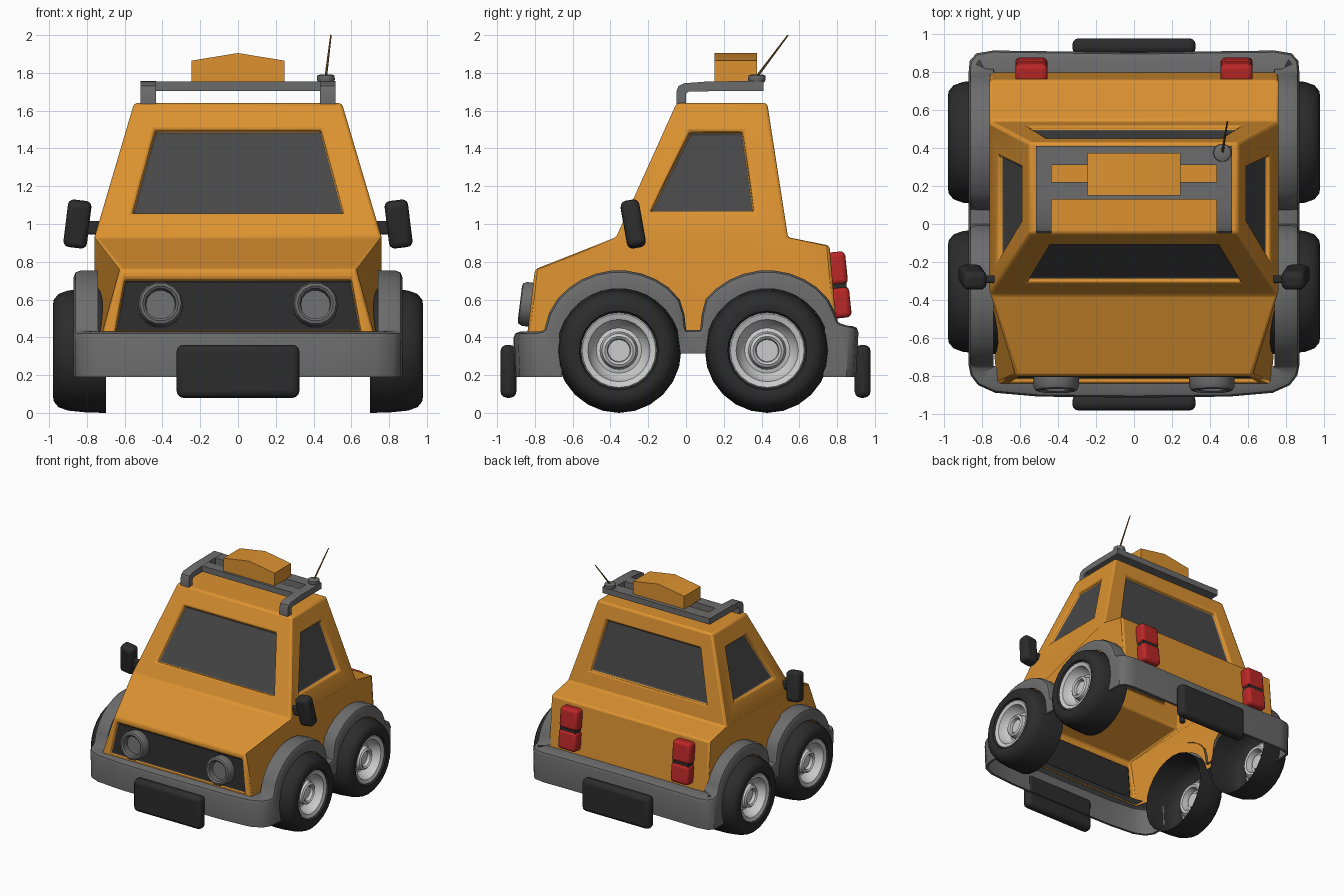
import bpy, bmesh
from math import sin, cos, radians, pi
from mathutils import Vector, Matrix

if "Cube" in bpy.data.objects:
    bpy.data.objects.remove(bpy.data.objects["Cube"])


def material(name, *rgb):
    m = bpy.data.materials.new(name)
    m.diffuse_color = (*rgb, 1)
    m.use_nodes = True
    m.node_tree.nodes["Principled BSDF"].inputs["Base Color"].default_value = m.diffuse_color
    return m


ORANGE = material("orange_paint", 0.72, 0.29, 0.03)
GREY = material("grey_plastic", 0.15, 0.15, 0.15)
GLASS = material("dark_glass", 0.065, 0.065, 0.065)
BLACK = material("black_rubber", 0.025, 0.025, 0.025)
RED = material("red_lens", 0.5, 0.02, 0.02)
BROWN = material("brown_wire", 0.25, 0.12, 0.03)


def finish(bm, name, mats=(), bevel=0, segments=2, smooth=35):
    bmesh.ops.remove_doubles(bm, verts=bm.verts, dist=0.0005)
    bmesh.ops.recalc_face_normals(bm, faces=bm.faces)
    me = bpy.data.meshes.new(name)
    bm.to_mesh(me)
    bm.free()
    ob = bpy.data.objects.new(name, me)
    bpy.context.collection.objects.link(ob)
    for m in mats:
        me.materials.append(m)
    if bevel:
        b = ob.modifiers.new("bevel", 'BEVEL')
        b.width, b.segments, b.limit_method = bevel, segments, 'ANGLE'
    if smooth:
        bpy.ops.object.select_all(action='DESELECT')
        bpy.context.view_layer.objects.active = ob
        ob.select_set(True)
        bpy.ops.object.shade_smooth_by_angle(angle=radians(smooth))
    return ob


def face(bm, pts, mat=0):
    f = bm.faces.new([bm.verts.new(p) for p in pts])
    f.material_index = mat


def box(name, loc, size, mat, rot=(0, 0, 0), bevel=0, segments=3):
    bm = bmesh.new()
    bmesh.ops.create_cube(bm, size=1, matrix=Matrix.Diagonal((*size, 1)))
    ob = finish(bm, name, [mat], bevel, segments)
    ob.location, ob.rotation_euler = loc, [radians(a) for a in rot]
    return ob


def prism(name, profile, place, a, b, mat):
    """Extrude a 2D profile from a to b; place(u, v, d) gives the 3D point."""
    bm = bmesh.new()
    face(bm, [place(u, v, a) for u, v in profile])
    face(bm, [place(u, v, b) for u, v in profile])
    for p, q in zip(profile, profile[1:] + profile[:1]):
        face(bm, [place(*p, a), place(*q, a), place(*q, b), place(*p, b)])
    return finish(bm, name, [mat], smooth=25)


def lathe(name, profile, n, matrix, mats=(), smooth=40):
    """Revolve (height, radius) points about local z."""
    bm = bmesh.new()
    for (h0, r0), (h1, r1) in zip(profile, profile[1:]):
        for i in range(n):
            a, b = 2 * pi * i / n, 2 * pi * (i + 1) / n
            pts = [(r0 * cos(a), r0 * sin(a), h0), (r0 * cos(b), r0 * sin(b), h0)]
            pts += [(r1 * cos(b), r1 * sin(b), h1)]
            if r1 > 0:
                pts += [(r1 * cos(a), r1 * sin(a), h1)]
            face(bm, pts)
    ob = finish(bm, name, mats, smooth=smooth)
    ob.matrix_world = matrix
    return ob


WHEELS = {"front": -0.355, "rear": 0.43}
WZ = 0.33

# Body shell, open underneath, with recessed windows and grille
bm = bmesh.new()
A, B, C = (.72, -.84, .42), (.62, -.80, .76), (.76, -.37, .93)
D, E, F = (.55, -.05, 1.64), (.55, .43, 1.64), (.76, .54, .93)
G, H = (.76, .76, .885), (.76, .80, .42)


def flip(p):
    return (-p[0], p[1], p[2])


def panel(outer, inner, depth, mat):
    inner = [Vector(p) for p in inner]
    n = (inner[1] - inner[0]).cross(inner[3] - inner[0]).normalized()
    if n.dot(Vector((0, 0.2, 0.8)) - inner[0]) < 0:
        n = -n
    deep = [p + n * depth for p in inner]
    for i in range(4):
        j = (i + 1) % 4
        face(bm, [outer[i], outer[j], inner[j], inner[i]])
        face(bm, [inner[i], inner[j], deep[j], deep[i]])
    face(bm, deep, mat)


def across(p, q, z0, w0, z1, w1, depth, mat):
    """Window in the panel spanning the car between side points p (low), q (high)."""
    y = lambda z: p[1] + (q[1] - p[1]) * (z - p[2]) / (q[2] - p[2])
    lo, hi = (w0, y(z0), z0), (w1, y(z1), z1)
    panel([p, flip(p), flip(q), q], [lo, flip(lo), flip(hi), hi], depth, mat)


def side_x(y, z):
    t = max(0, (-.37 - y) / .45)
    return .76 + (.72 - .1 * (z - .42) / .34 - .76) * t


across(A, B, .435, .65, .705, .60, .03, 2)       # grille
across(C, D, 1.06, .56, 1.50, .44, .03, 1)       # windscreen
across(F, E, 1.06, .56, 1.50, .45, .03, 1)       # rear window
for p, q in ((B, C), (D, E), (F, G), (G, H)):
    face(bm, [p, flip(p), flip(q), q])
arches = []
for cy in (.43, -.355):
    for i in range(13):
        t = radians(12 + 13 * i)
        y, z = cy + .345 * cos(t), WZ + .345 * sin(t)
        arches.append((side_x(y, z), y, z))
win = [(.76 - .21 * (z - .93) / .71, y, z)
       for y, z in ((-.19, 1.07), (.36, 1.07), (.30, 1.49), (.02, 1.49))]
for m in (lambda p: p, flip):
    face(bm, [m(p) for p in [A, B, C, F, G, H] + arches])
    panel([m(p) for p in (C, F, E, D)], [m(p) for p in win], .03, 1)
finish(bm, "body", [ORANGE, GLASS, BLACK], bevel=.016)

# Bumpers and wheel arches: one skirt of (top, bottom, inward direction) stations
st = [((0, -.915, .43), (0, -.905, .19), (0, 1)),
      ((.5, -.91, .43), (.5, -.90, .19), (0, 1)),
      ((.73, -.89, .43), (.73, -.88, .19), (-.2, 1)),
      ((.82, -.85, .43), (.82, -.84, .19), (-.6, .8)),
      ((.86, -.80, .43), (.86, -.78, .19), (-1, .4)),
      ((.87, -.76, .435), (.87, -.655, .19), (-1, 0))]


def arch(cy, angles):
    for t, r in angles:
        c, s = cos(radians(t)), sin(radians(t))
        st.append(((.87, cy + r * c, WZ + r * s), (.87, cy + .328 * c, WZ + .328 * s), (-1, 0)))


crown = [(t, .425) for t in range(140, 45, -11)]
arch(WHEELS["front"], [(164, .41), (152, .42)] + crown + [(40, .42), (29, .396), (20, .376)])
for y, w in ((.0, -.03), (.0375, 0), (.075, .03)):
    st.append(((.87, y, .44), (.87, y + w, .315), (-1, 0)))
arch(WHEELS["rear"], [(160, .376), (151, .396)] + crown + [(40, .422), (31, .412), (22, .405)])
st += [((.87, .815, .475), (.87, .725, .19), (-1, 0)),
       ((.865, .86, .465), (.865, .85, .19), (-1, -.5)),
       ((.83, .90, .46), (.83, .885, .19), (-.5, -1)),
       ((.74, .915, .46), (.74, .90, .19), (0, -1)),
       ((0, .905, .46), (0, .89, .19), (0, -1))]
bm = bmesh.new()
rows = []
for top, bot, d in st:
    top, bot, d = Vector(top), Vector(bot), Vector((*d, 0))
    down = (bot - top).normalized()
    rows.append([top + d * .13, top + d * .035, top + d * .01 + down * .01,
                 top + down * .035, bot, bot + d * .02])
for r0, r1 in zip(rows, rows[1:]):
    for i in range(5):
        q = [r0[i], r1[i], r1[i + 1], r0[i + 1]]
        face(bm, q)
        face(bm, [flip(p) for p in q])
finish(bm, "bumper_skirt", [GREY], smooth=40)

# Bumper plates
for end, y in (("front", -.94), ("rear", .935)):
    box(end + "_plate", (0, y, .22), (.65, .085, .28), BLACK, bevel=.035)

tyre = [(.70, .33), (.80, .328), (.90, .318), (.95, .30), (.975, .27), (.98, .24),
        (.975, .21), (.955, .20)]
rim = [(.955, .203), (.965, .195), (.955, .165), (.90, .15), (.87, .12), (.875, .10),
       (.925, .09), (.935, .075), (.925, .062), (.90, .058), (.90, 0)]
for s, side in ((1, "right"), (-1, "left")):
    # Wheels, open on the inner side
    for end, y in WHEELS.items():
        m = Matrix.Translation((0, y, WZ)) @ Matrix.Rotation(s * pi / 2, 4, 'Y')
        lathe(f"{end}_{side}_tyre", tyre, 24, m, [BLACK])
        lathe(f"{end}_{side}_rim", rim, 24, m)
    # Headlight ring
    m = Matrix.Translation((s * .41, -.80, .57)) @ Matrix.Rotation(radians(83), 4, 'X')
    lathe(side + "_headlight", [(0, .12), (.055, .12), (.075, .11), (.08, .095), (.07, .082),
                                (.02, .078), (.02, 0)], 14, m, [GREY])
    # Tail light: two red lenses and a dark joint
    x = s * .54
    box(side + "_tail_light_upper", (x, .80, .765), (.17, .10, .175), RED, (6, 0, 0), .025)
    box(side + "_tail_light_lower", (x, .82, .585), (.17, .10, .165), RED, (6, 0, 0), .025)
    box(side + "_tail_light_joint", (x, .805, .675), (.15, .09, .05), BLACK, (6, 0, 0))
    # Door mirror and arm
    box(side + "_mirror", (s * .85, -.28, 1.0), (.125, .10, .25), BLACK, (10, -7 * s, 0), .03)
    box(side + "_mirror_arm", (s * .765, -.29, .98), (.09, .04, .07), BLACK, bevel=.01)
    # Roof rail
    prism(side + "_roof_rail",
          [(-.05, 1.635), (-.05, 1.705), (-.04, 1.73), (-.01, 1.745), (.12, 1.755), (.41, 1.757),
           (.41, 1.705), (.015, 1.702), (.0, 1.69), (.0, 1.635)],
          lambda u, v, d: (d, u, v), s * .435, s * .515, GREY)

# Roof rack crossbars and cargo box
box("rack_bar_rear", (0, .36, 1.73), (.90, .10, .05), GREY)
box("rack_bar_middle", (0, .175, 1.73), (.90, .09, .05), GREY)
prism("roof_box", [(-.245, 1.75), (.245, 1.75), (.245, 1.865), (0, 1.905), (-.245, 1.865)],
      lambda u, v, d: (u, d, v), .15, .375, ORANGE)

# Antenna
base = Vector((.465, .375, 1.75))
lathe("antenna_base", [(0, .04), (.015, .048), (.035, .046), (.042, .03), (.042, 0)], 14,
      Matrix.Translation(base), [GREY])
root, tip = base + Vector((0, 0, .03)), Vector((.492, .54, 2.0))
d = tip - root
lathe("antenna_rod", [(0, .007), (d.length, .004), (d.length, 0)], 8,
      Matrix.Translation(root) @ d.to_track_quat('Z', 'Y').to_matrix().to_4x4(), [BROWN])
